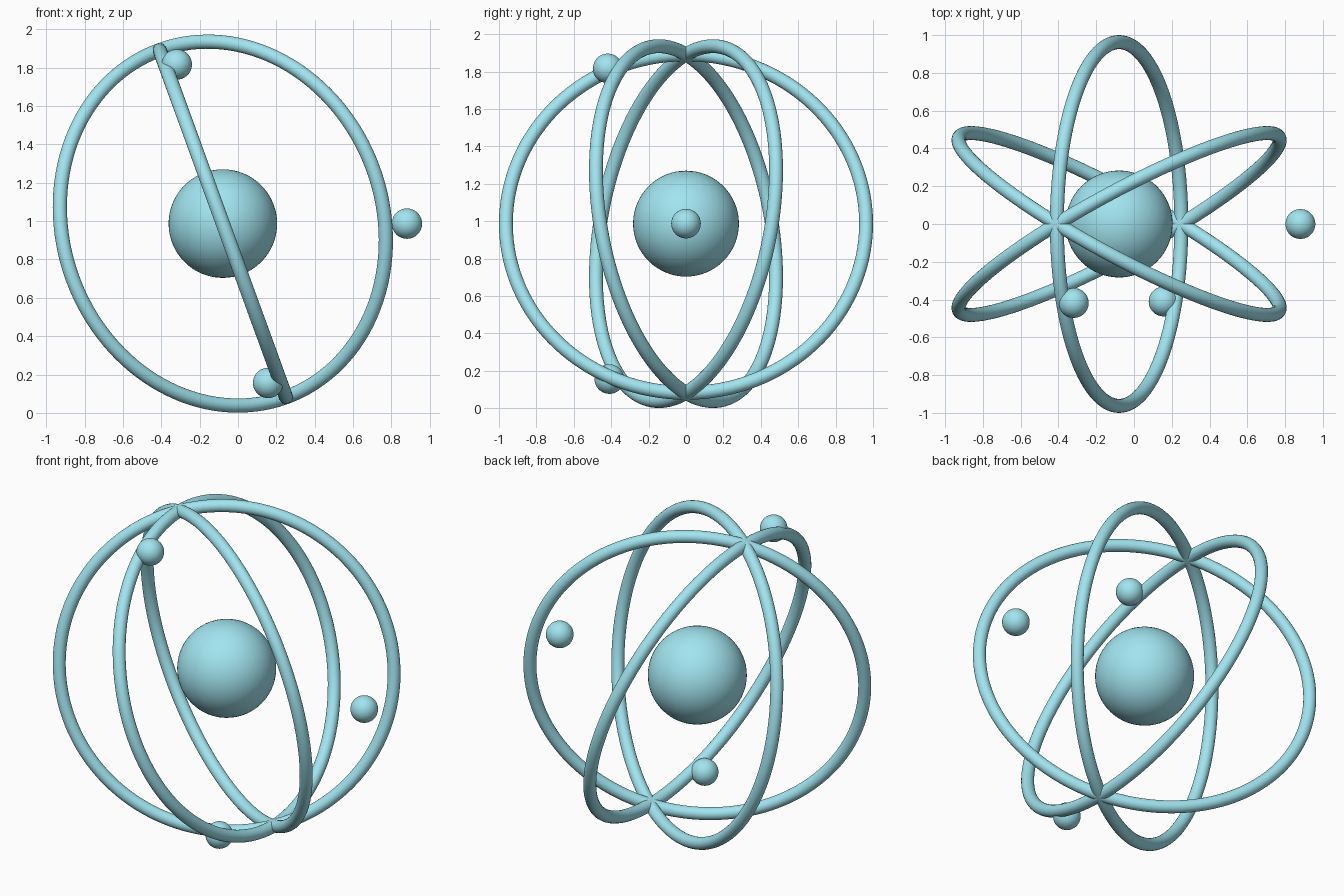
import bpy
from math import radians
from mathutils import Matrix, Vector

if "Cube" in bpy.data.objects:
    bpy.data.objects.remove(bpy.data.objects["Cube"])

CENTRE = Vector((-0.079, 0, 0.987))

mat = bpy.data.materials.new("pale_cyan")
mat.diffuse_color = (0.36, 0.78, 0.87, 1)
mat.use_nodes = True
mat.node_tree.nodes["Principled BSDF"].inputs["Base Color"].default_value = mat.diffuse_color


def finish(name):
    obj = bpy.context.object
    obj.name = name
    obj.data.materials.append(mat)
    bpy.ops.object.shade_smooth()
    return obj


def ball(name, offset, radius):
    bpy.ops.mesh.primitive_uv_sphere_add(segments=64, ring_count=32, radius=radius,
                                         location=CENTRE + Vector(offset))
    return finish(name)


# Central nucleus
ball("nucleus", (0, 0, 0), 0.283)

# Three orbit rings sharing one axis that leans 20 degrees towards -x
lean = Matrix.Rotation(radians(-20), 4, 'Y')
upright = Matrix.Rotation(radians(90), 4, 'X')
for i, turn in enumerate((-30, 30, 90)):
    bpy.ops.mesh.primitive_torus_add(major_segments=128, minor_segments=24,
                                     major_radius=0.963, minor_radius=0.037)
    ring = finish(f"orbit_ring_{i + 1}")
    spin = Matrix.Rotation(radians(turn), 4, 'Z')
    ring.matrix_world = Matrix.Translation(CENTRE) @ lean @ spin @ upright

# Small electrons at orbit distance
for i, offset in enumerate(((0.96, 0, 0), (-0.24, -0.418, 0.83), (0.236, -0.41, -0.831))):
    ball(f"electron_{i + 1}", offset, 0.079)
